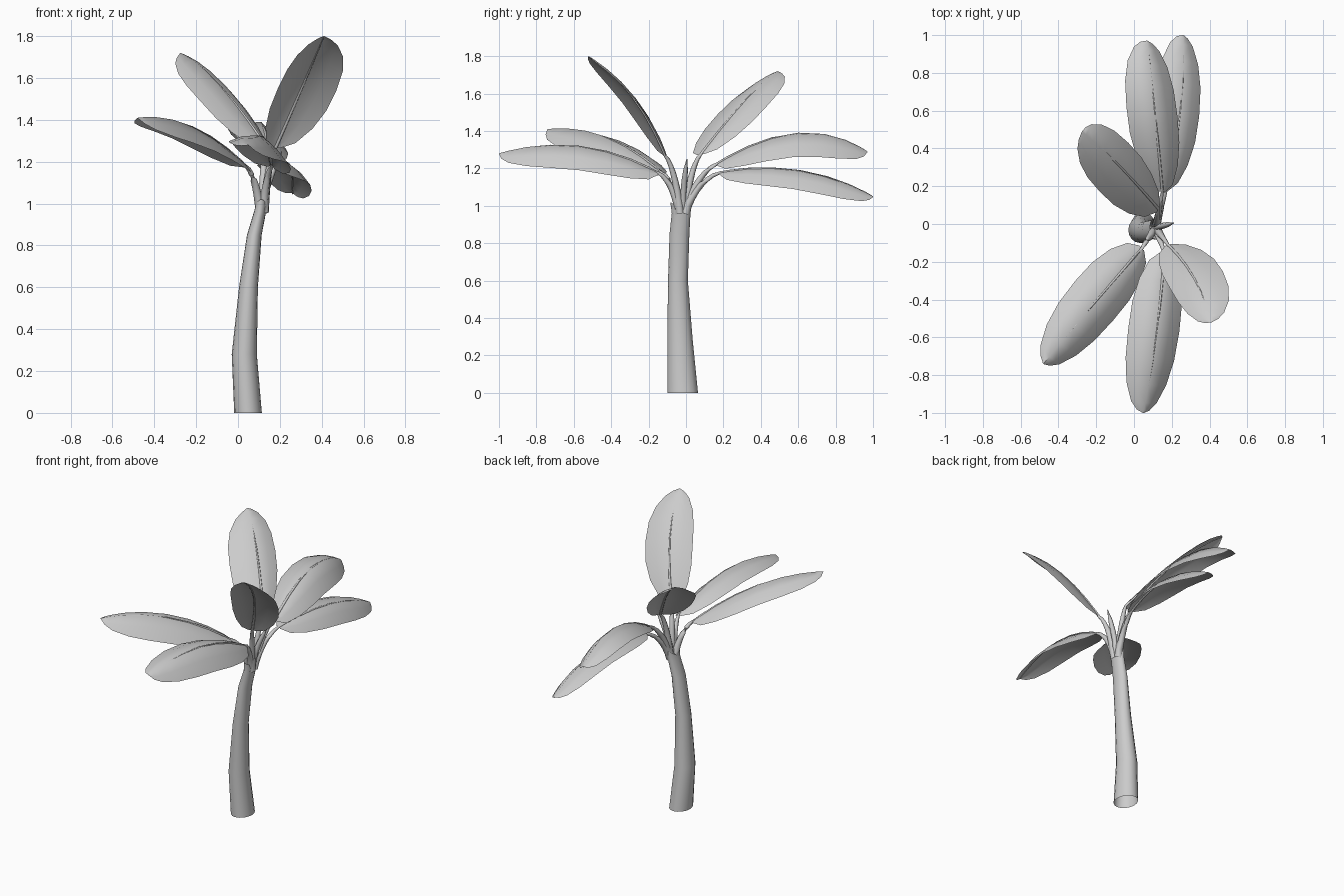
import bpy, bmesh, math
from mathutils import Vector

old = bpy.data.objects.get("Cube")
if old:
    bpy.data.objects.remove(old, do_unlink=True)

GREY = (0.6, 0.6, 0.6, 1)
mat = bpy.data.materials.new("plain grey")
mat.use_nodes = True
mat.diffuse_color = GREY
mat.node_tree.nodes["Principled BSDF"].inputs["Base Color"].default_value = GREY

CROWN = Vector((0.115, -0.02, 0.96))


def grid_object(name, rows, closed, angle):
    """Join rows of points into a smooth sheet, or a tube when closed."""
    bm = bmesh.new()
    grid = [[bm.verts.new(p) for p in row] for row in rows]
    for a, b in zip(grid, grid[1:]):
        n = len(a)
        for i in range(n if closed else n - 1):
            j = (i + 1) % n
            bm.faces.new((a[i], a[j], b[j], b[i]))
    mesh = bpy.data.meshes.new(name)
    bm.to_mesh(mesh)
    bm.free()
    mesh.materials.append(mat)
    obj = bpy.data.objects.new(name, mesh)
    bpy.context.collection.objects.link(obj)
    bpy.ops.object.select_all(action='DESELECT')
    obj.select_set(True)
    bpy.context.view_layer.objects.active = obj
    bpy.ops.object.shade_smooth_by_angle(angle=math.radians(angle))
    return obj


def tube(name, path, radii, sides=8):
    """Sweep a tapering round section along a path."""
    rows = []
    for k, p in enumerate(path):
        way = path[min(k + 1, len(path) - 1)] - path[max(k - 1, 0)]
        u = way.cross(Vector((0.3, 0.1, -1)) if abs(way.z) < 0.05 else Vector((1, 0.2, 0))).normalized()
        v = way.cross(u).normalized()
        turns = [math.tau * i / sides for i in range(sides)]
        rows.append([p + radii[k] * (u * math.cos(t) + v * math.sin(t)) for t in turns])
    return grid_object(name, rows, True, 60)


def bezier(a, b, c, t):
    return a * (1 - t) ** 2 + b * (2 * t * (1 - t)) + c * t * t


# Trunk: leaning tube with a flared, notched sheath rim
SECTIONS = [  # z, centre x, centre y, radius x, radius y
    (0, 0.048, -0.018, 0.066, 0.082), (0.28, 0.03, -0.032, 0.06, 0.068),
    (0.6, 0.05, -0.043, 0.045, 0.053), (0.85, 0.078, -0.035, 0.035, 0.053),
    (0.96, 0.105, -0.026, 0.029, 0.05), (0.98, 0.111, -0.026, 0.027, 0.058)]
SIDES = 16
trunk_rows = []
for k, (z, cx, cy, rx, ry) in enumerate(SECTIONS):
    rim = 0.04 if k == len(SECTIONS) - 1 else 0
    row = []
    for i in range(SIDES):
        t = math.tau * i / SIDES
        row.append(Vector((cx + rx * math.cos(t), cy + ry * math.sin(t), z + rim * abs(math.sin(t)))))
    trunk_rows.append(row)
grid_object("trunk", trunk_rows, True, 60)

# Leaves: rib base, rib middle, rib tip, and offsets to the two edges at the middle
LEAVES = {
    "back_right": ((0.13, 0.08, 1.28), (-0.09, 0.32, 1.57), (-0.275, 0.49, 1.72),
                   (-0.09, -0.15, -0.08), (0.06, 0.11, -0.04)),
    "back_high": ((0.15, 0.17, 1.23), (0.11, 0.6, 1.39), (0.07, 0.97, 1.29),
                  (-0.15, 0.02, -0.03), (0.12, -0.03, -0.13)),
    "back_low": ((0.17, 0.18, 1.18), (0.245, 0.6, 1.19), (0.26, 1.0, 1.05),
                 (-0.14, 0.02, -0.02), (0.1, -0.03, -0.1)),
    "front_right": ((0.04, -0.13, 1.18), (-0.22, -0.43, 1.37), (-0.48, -0.74, 1.41),
                    (-0.09, 0.13, -0.06), (0.11, -0.08, -0.12)),
    "front_middle": ((0.16, -0.15, 1.18), (0.12, -0.57, 1.32), (0.05, -1.0, 1.28),
                     (-0.15, 0.02, -0.03), (0.12, 0, -0.13)),
    "front_left": ((0.18, -0.11, 1.27), (0.32, -0.29, 1.59), (0.41, -0.52, 1.8),
                   (-0.13, -0.05, -0.04), (0.15, 0.04, -0.05)),
}
# Position along the rib and share of the full width there
OUTLINE = [(0, 0.12), (0.06, 0.5), (0.18, 0.8), (0.33, 0.97), (0.5, 1),
           (0.68, 0.95), (0.83, 0.78), (0.94, 0.5), (0.985, 0.25), (1, 0.03)]

for name, points in LEAVES.items():
    base, middle, tip, edge_a, edge_b = [Vector(p) for p in points]
    bend = middle * 2 - (base + tip) / 2
    rib = [bezier(base, bend, tip, t) for t, w in OUTLINE]
    bulge = Vector((0, 0, 0.012))

    # Blade: two gently arched halves meeting at the rib
    rows = []
    for p, (t, w) in zip(rib, OUTLINE):
        rows.append([p + edge_a * w, p + (edge_a * 0.55 + bulge) * w, p,
                     p + (edge_b * 0.55 + bulge) * w, p + edge_b * w])
    grid_object(name + "_blade", rows, False, 50)

    # Stalk: rises from the crown, bends outward and runs on under the blade as the rib
    out = (base - CROWN) * Vector((1, 1, 0)).length
    out.z = 0
    start = CROWN + out.normalized() * 0.015
    knee = start.lerp(base, 0.3)
    knee.z = start.z + (base.z - start.z) * 0.75
    steps = 7
    path = [bezier(start, knee, base, i / steps) for i in range(steps)]
    radii = [0.024 - 0.015 * i / steps for i in range(steps)]
    path += [p - Vector((0, 0, 0.004)) for p in rib]
    radii += [0.008 - 0.006 * t for t, w in OUTLINE]
    tube(name + "_stalk", path, radii)

# Young rolled leaf in the middle of the crown
shoot_top = Vector((0.21, 0.005, 1.25))
shoot_bend = Vector((0.13, -0.015, 1.1))
tube("young_shoot", [bezier(CROWN, shoot_bend, shoot_top, i / 5) for i in range(6)],
     [0.022, 0.02, 0.016, 0.016, 0.013, 0.002])
